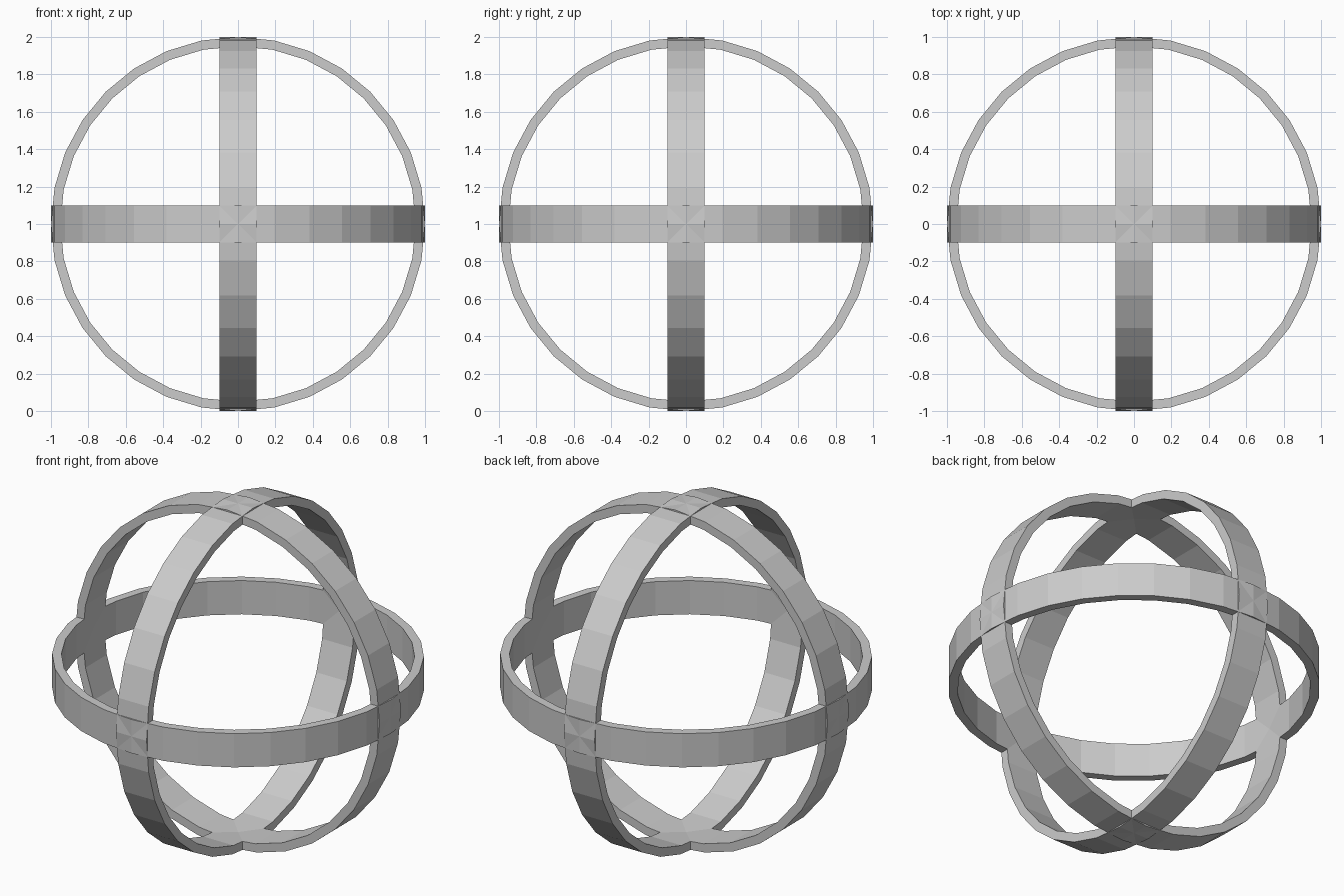
import bpy
import bmesh
from math import cos, sin, pi

cube = bpy.data.objects.get("Cube")
if cube:
    bpy.data.objects.remove(cube, do_unlink=True)

SEGMENTS = 32
OUTER, INNER, HALF_WIDTH = 1.0, 0.95, 0.1

# Plain grey for every band
grey = bpy.data.materials.new("plain_grey")
grey.use_nodes = True
colour = (0.6, 0.6, 0.6, 1)
grey.diffuse_color = colour
grey.node_tree.nodes["Principled BSDF"].inputs["Base Color"].default_value = colour


def band(name, rotation):
    """Flat-sided hoop with a rectangular section, centred at z = 1."""
    bm = bmesh.new()
    section = [(OUTER, -HALF_WIDTH), (OUTER, HALF_WIDTH),
               (INNER, HALF_WIDTH), (INNER, -HALF_WIDTH)]
    loops = []
    for i in range(SEGMENTS):
        a = 2 * pi * i / SEGMENTS
        loops.append([bm.verts.new((r * cos(a), r * sin(a), z)) for r, z in section])
    for i, here in enumerate(loops):
        after = loops[(i + 1) % SEGMENTS]
        for j in range(4):
            k = (j + 1) % 4
            bm.faces.new((here[j], after[j], after[k], here[k]))
    bmesh.ops.recalc_face_normals(bm, faces=bm.faces)
    mesh = bpy.data.meshes.new(name)
    bm.to_mesh(mesh)
    bm.free()
    mesh.materials.append(grey)
    obj = bpy.data.objects.new(name, mesh)
    obj.location.z = 1
    obj.rotation_euler = rotation
    bpy.context.collection.objects.link(obj)


# Three hoops at right angles
band("horizontal_hoop", (0, 0, 0))
band("front_hoop", (pi / 2, 0, 0))
band("side_hoop", (0, pi / 2, 0))
